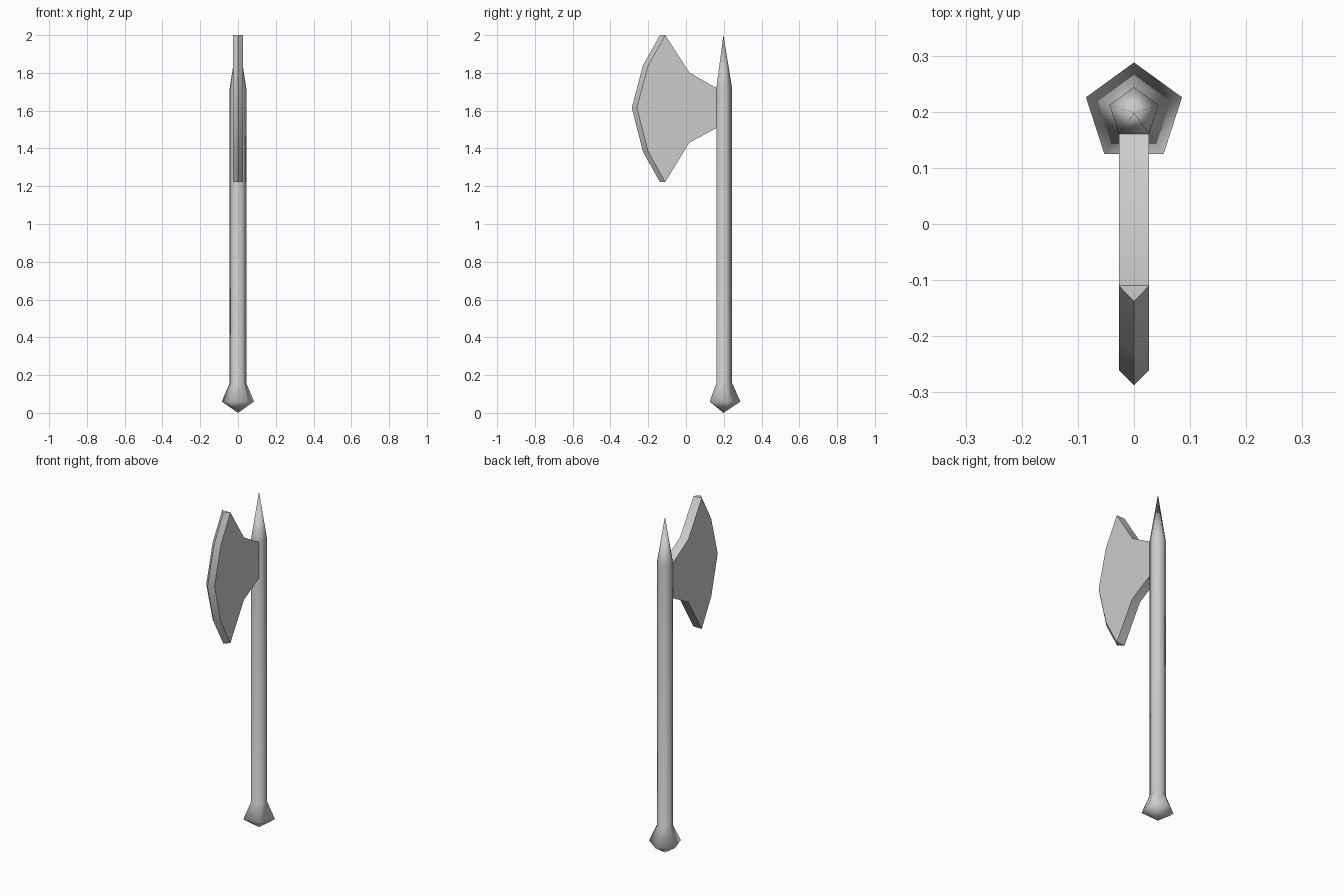
import bpy, bmesh
from math import cos, sin, pi, radians

if "Cube" in bpy.data.objects:
    bpy.data.objects.remove(bpy.data.objects["Cube"])

SHAFT_Y = 0.198
SIDES = 5


def finish(name, bm, angle):
    bmesh.ops.recalc_face_normals(bm, faces=bm.faces)
    mesh = bpy.data.meshes.new(name)
    bm.to_mesh(mesh)
    bm.free()
    obj = bpy.data.objects.new(name, mesh)
    bpy.context.collection.objects.link(obj)
    bpy.ops.object.select_all(action='DESELECT')
    obj.select_set(True)
    bpy.context.view_layer.objects.active = obj
    bpy.ops.object.shade_smooth_by_angle(angle=radians(angle))
    return obj


def bridge(bm, a, b, closed):
    n = len(a)
    for i in range(n if closed else n - 1):
        j = (i + 1) % n
        bm.faces.new((a[i], a[j], b[j], b[i]))


# Five-sided shaft with pointed pommel and top spike
bm = bmesh.new()
rings = []
for r, z in ((0.09, 0.06), (0.046, 0.158), (0.046, 1.72)):
    rings.append([bm.verts.new((r * cos(pi / 2 + 2 * pi * i / SIDES),
                                SHAFT_Y + r * sin(pi / 2 + 2 * pi * i / SIDES), z))
                  for i in range(SIDES)])
for low, high in zip(rings, rings[1:]):
    bridge(bm, low, high, True)
for ring, z in ((rings[0], 0.0), (rings[-1], 2.0)):
    tip = bm.verts.new((0, SHAFT_Y, z))
    for i in range(SIDES):
        bm.faces.new((ring[i], ring[(i + 1) % SIDES], tip))
finish("shaft", bm, 80)

# Axe blade: flat cheeks, with the cutting edge drawn to a central ridge
HALF = 0.027
cheek_edge = [(-0.11, 2.0), (-0.2, 1.84), (-0.26, 1.615), (-0.2, 1.383), (-0.11, 1.222)]
ridge_edge = [(-0.138, 2.0), (-0.228, 1.84), (-0.287, 1.615), (-0.228, 1.383), (-0.138, 1.222)]
neck = [(0.017, 1.43), (0.165, 1.51), (0.165, 1.717), (0.018, 1.802)]

bm = bmesh.new()
sides = [[bm.verts.new((x, y, z)) for y, z in cheek_edge + neck] for x in (-HALF, HALF)]
ridge = [bm.verts.new((0, y, z)) for y, z in ridge_edge]
n = len(ridge)
for s in sides:
    bm.faces.new(s)
    bridge(bm, s[:n], ridge, False)
left, right = sides
bridge(bm, left[n - 1:] + left[:1], right[n - 1:] + right[:1], False)
for i in (0, n - 1):
    bm.faces.new((left[i], right[i], ridge[i]))
finish("axe_blade", bm, 35)
